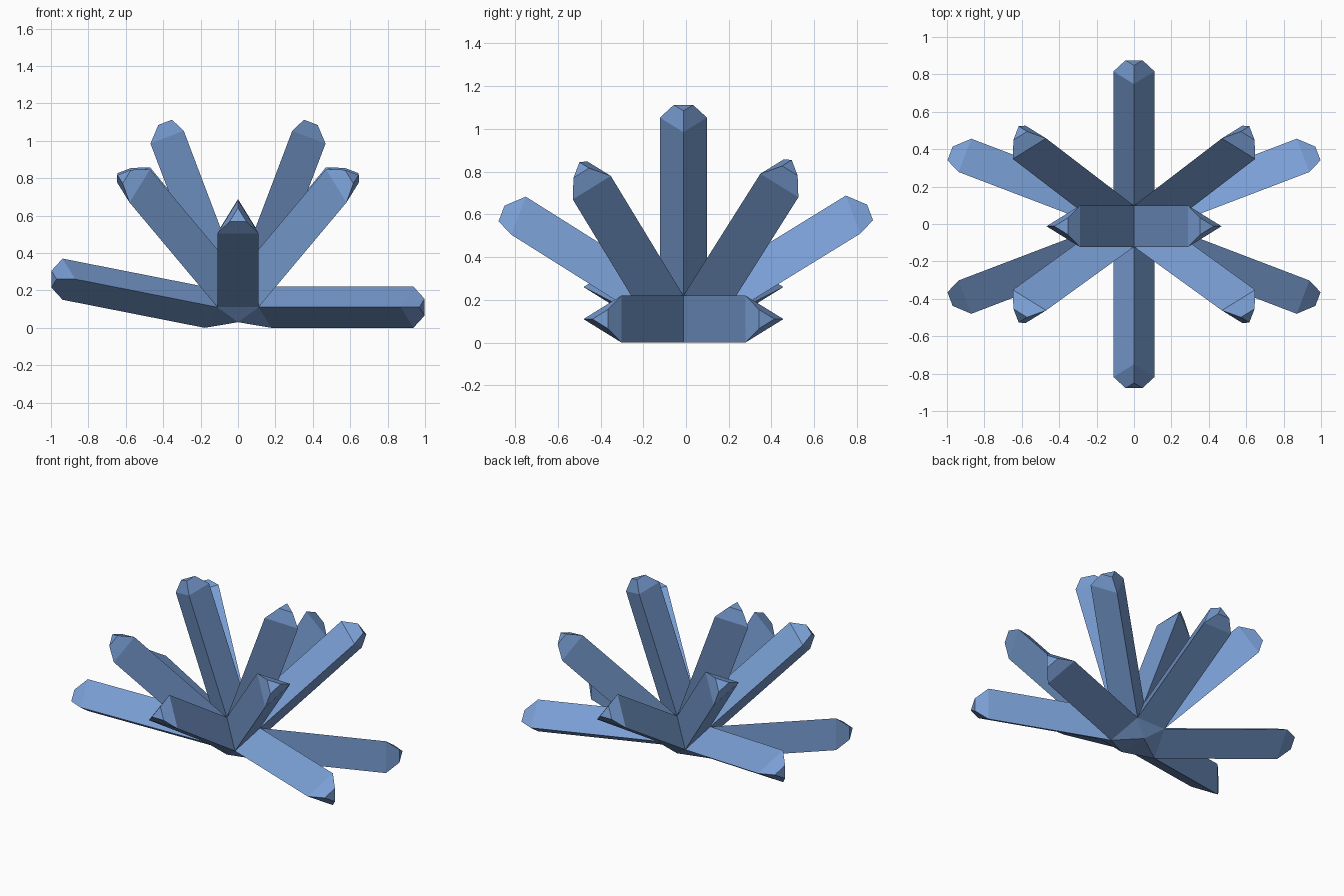
import bpy, bmesh, math
from mathutils import Vector

if "Cube" in bpy.data.objects:
    bpy.data.objects.remove(bpy.data.objects["Cube"])

PHI = (1 + math.sqrt(5)) / 2
A = 0.11                       # half edge of the core icosahedron
CENTRE = Vector((0, -0.012, 0.11))

blue = bpy.data.materials.new("crystal_blue")
blue.diffuse_color = (0.19, 0.34, 0.65, 1)
blue.use_nodes = True
blue.node_tree.nodes["Principled BSDF"].inputs["Base Color"].default_value = blue.diffuse_color


def sign(v):
    return 1 if v > 0 else -1


def shaft_offset(n):
    """How far a crystal shaft runs from its core face, by face direction."""
    sx, sy = sign(n.x), sign(n.y)
    back = n.y > 0
    if abs(n.z) < 0.1:         # low crystals, the left pair lifted
        return Vector((0.76 * sx, 0.29 * sy, 0.15 if n.x < 0 else 0))
    if abs(n.x) < 0.1:         # front and back crystals
        return Vector((0, 0.65 if back else -0.628, 0.40 if back else 0.395))
    if abs(n.y) < 0.1:         # tall crystals
        return Vector((0.29 * sx, 0, 0.765))
    return Vector((0.47 * sx, 0.36 if back else -0.34, 0.57 if back else 0.56))


# Core: icosahedron from cyclic coordinate pairs
bm = bmesh.new()
for s in (-1, 1):
    for t in (-1, 1):
        p = (0, s * A, t * PHI * A)
        for k in range(3):
            bm.verts.new((p[k], p[(k + 1) % 3], p[(k + 2) % 3]))
bmesh.ops.convex_hull(bm, input=bm.verts[:])
bmesh.ops.recalc_face_normals(bm, faces=bm.faces[:])
bm.normal_update()

# Crystals: every upward or level face grows a shaft, then a blunt tip
seeds = [f for f in bm.faces if f.normal.z > -0.1]
bottom = [v for v in bm.verts if v.co.z < -1.3 * A]
shafts = bmesh.ops.extrude_discrete_faces(bm, faces=seeds)["faces"]
bm.normal_update()
for f in shafts:
    d = shaft_offset(f.normal.copy())
    for v in f.verts:
        v.co += d
tips = bmesh.ops.extrude_discrete_faces(bm, faces=shafts)["faces"]
bm.normal_update()
for f in tips:
    n, c = f.normal.copy(), f.calc_center_median()
    for v in f.verts:
        v.co = c + (v.co - c) * 0.41 + n * 0.078

# Underside pushed in
for v in bottom:
    v.co.z = 0.03 - CENTRE.z
for v in bm.verts:
    v.co += CENTRE
bm.normal_update()

me = bpy.data.meshes.new("crystal_cluster")
bm.to_mesh(me)
bm.free()
me.materials.append(blue)
bpy.context.collection.objects.link(bpy.data.objects.new("crystal_cluster", me))
